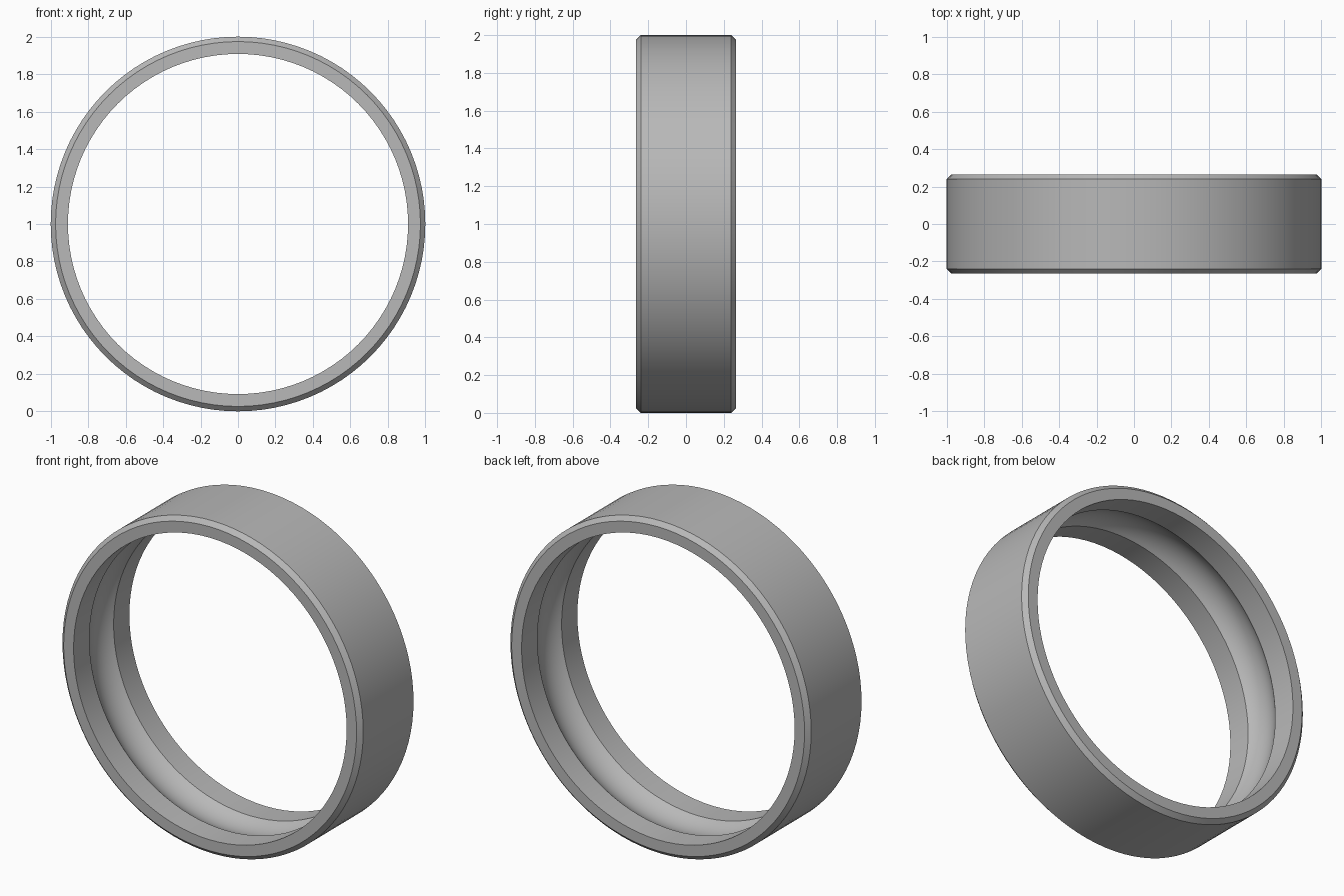
import bpy, bmesh, math
from mathutils import Vector

cube = bpy.data.objects.get("Cube")
if cube:
    bpy.data.objects.remove(cube, do_unlink=True)

OUTER, INNER, HALF, CHAMFER = 1.0, 0.908, 0.265, 0.026
GROOVE_HALF, GROOVE_DEPTH = 0.115, 0.042
SEGMENTS, ARC_STEPS = 96, 14

# Plain steel colour
steel = bpy.data.materials.new("steel grey")
steel.use_nodes = True
colour = (0.48, 0.48, 0.48, 1)
steel.diffuse_color = colour
steel.node_tree.nodes["Principled BSDF"].inputs["Base Color"].default_value = colour

# Cross-section as (radius, y): chamfered outside, then the inner wall
profile = [(INNER, -HALF), (OUTER - CHAMFER, -HALF), (OUTER, CHAMFER - HALF),
           (OUTER, HALF - CHAMFER), (OUTER - CHAMFER, HALF), (INNER, HALF)]

# Circular ball track cut into the inner wall
arc_radius = (GROOVE_HALF ** 2 + GROOVE_DEPTH ** 2) / (2 * GROOVE_DEPTH)
arc_centre = INNER + GROOVE_DEPTH - arc_radius
sweep = math.asin(GROOVE_HALF / arc_radius)
for i in range(ARC_STEPS + 1):
    a = sweep * (1 - 2 * i / ARC_STEPS)
    profile.append((arc_centre + arc_radius * math.cos(a), arc_radius * math.sin(a)))

# Revolve the closed section about the y axis
bm = bmesh.new()
verts = [bm.verts.new((r, y, 1)) for r, y in profile]
edges = [bm.edges.new((v, verts[i - 1])) for i, v in enumerate(verts)]
bmesh.ops.spin(bm, geom=verts + edges, cent=Vector((0, 0, 1)), axis=Vector((0, 1, 0)),
               angle=math.tau, steps=SEGMENTS, use_duplicate=False)
bmesh.ops.remove_doubles(bm, verts=bm.verts, dist=0.0001)
bmesh.ops.recalc_face_normals(bm, faces=bm.faces)

mesh = bpy.data.meshes.new("outer_ring")
bm.to_mesh(mesh)
bm.free()
mesh.materials.append(steel)
ring = bpy.data.objects.new("outer_ring", mesh)
bpy.context.collection.objects.link(ring)

# Smooth walls with crisp chamfer and groove edges
bpy.ops.object.select_all(action="DESELECT")
ring.select_set(True)
bpy.context.view_layer.objects.active = ring
bpy.ops.object.shade_smooth_by_angle(angle=math.radians(25))
